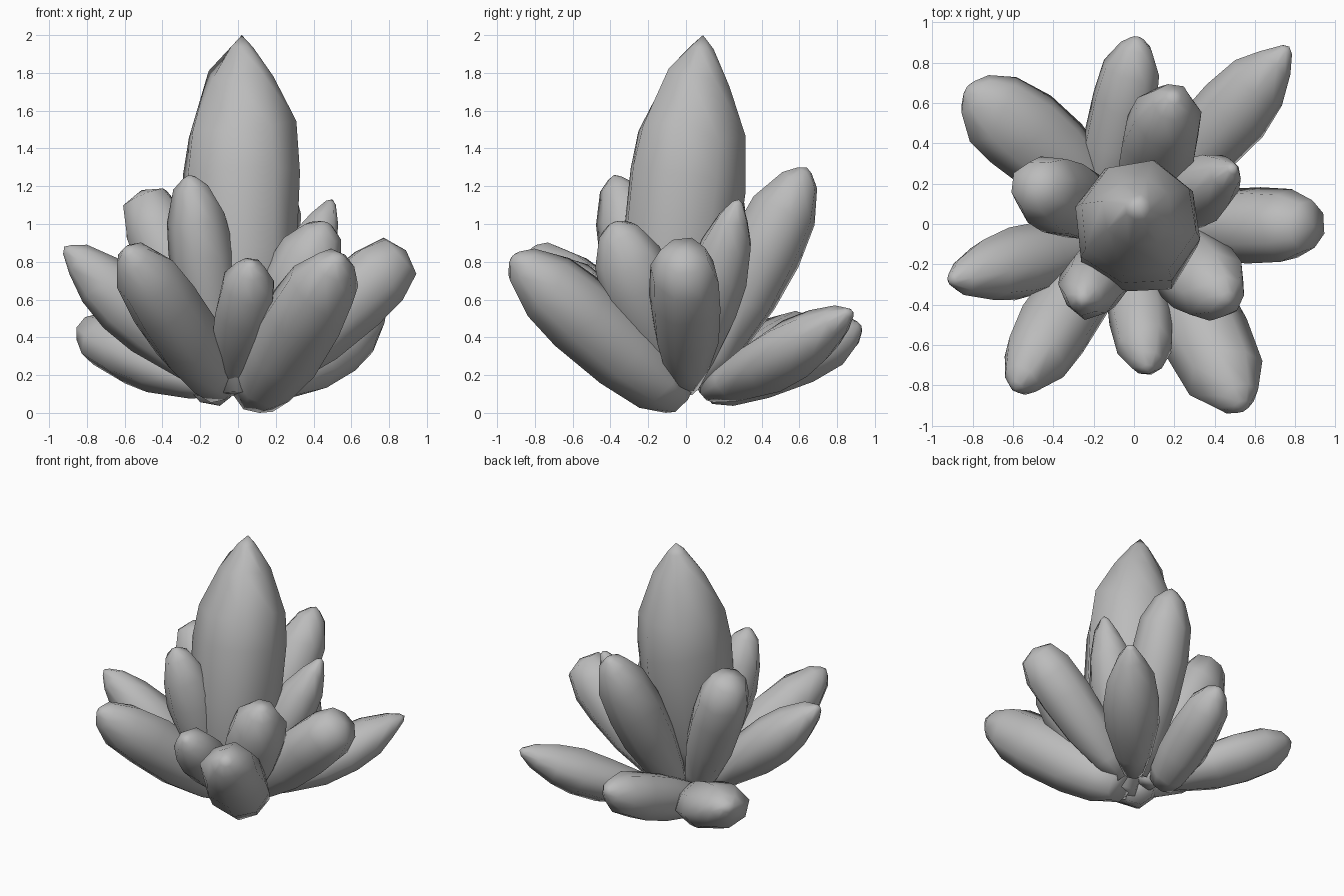
import bpy
import bmesh
import math
import random
from mathutils import Vector

cube = bpy.data.objects.get("Cube")
if cube:
    bpy.data.objects.remove(cube, do_unlink=True)

random.seed(7)
SIDES = 8

# One plain grey stone colour
stone = bpy.data.materials.new("grey_stone")
stone.use_nodes = True
GREY = (0.5, 0.5, 0.5, 1)
stone.diffuse_color = GREY
stone.node_tree.nodes["Principled BSDF"].inputs["Base Color"].default_value = GREY

# Profiles: (fraction along the axis, fraction of the radius)
BLUNT = [(0, .38), (.15, .66), (.4, .94), (.62, 1), (.8, .89), (.94, .52), (.985, .2)]
CHISEL = [(0, .36), (.15, .64), (.4, .92), (.64, 1), (.82, .97), (.96, .68)]
POINTED = [(0, .36), (.15, .64), (.4, .95), (.6, 1), (.76, .84), (.9, .5), (.98, .18)]
TOWER = [(0, .35), (.2, .75), (.4, .97), (.6, 1), (.74, .92), (.88, .55), (.965, .2)]
HEAVY = [(0, .55), (.12, .8), (.35, .98), (.6, 1), (.8, .88), (.94, .5), (.985, .2)]


def crystal(name, base, tip, radius, profile=BLUNT, sag=0.0, flat=1.0):
    """Faceted spindle lofted from base to tip, with slightly uneven sides."""
    base, tip = Vector(base), Vector(tip)
    axis = (tip - base).normalized()
    side = axis.cross(Vector((0, 0, 1)))
    side = side.normalized() if side.length > 0.2 else Vector((1, 0, 0))
    up = side.cross(axis).normalized()
    turn = random.uniform(0, math.tau / SIDES)
    uneven = [random.uniform(.97, 1.07) for _ in range(SIDES)]

    bm = bmesh.new()
    rings = []
    for t, width in profile:
        centre = base.lerp(tip, t) - Vector((0, 0, sag * math.sin(math.pi * t)))
        ring = []
        for i in range(SIDES):
            a = turn + i * math.tau / SIDES
            r = radius * width * uneven[i] * random.uniform(.97, 1.03)
            # stagger the shoulders along the axis for a natural cut
            shift = axis * radius * random.uniform(-.15, .15) * (.2 < t < .93)
            p = centre + (side * math.cos(a) + up * math.sin(a) * flat) * r + shift
            ring.append(bm.verts.new((p.x, p.y, max(p.z, 0))))
        rings.append(ring)
    apex = bm.verts.new(tip)
    for i in range(SIDES):
        j = (i + 1) % SIDES
        for low, high in zip(rings, rings[1:]):
            bm.faces.new((low[i], low[j], high[j], high[i]))
        bm.faces.new((rings[-1][i], rings[-1][j], apex))
    bm.faces.new(rings[0][::-1])
    bmesh.ops.recalc_face_normals(bm, faces=bm.faces)
    for f in bm.faces:
        f.smooth = True

    mesh = bpy.data.meshes.new(name)
    bm.to_mesh(mesh)
    bm.free()
    mesh.materials.append(stone)
    obj = bpy.data.objects.new(name, mesh)
    bpy.context.collection.objects.link(obj)


# Central tower
crystal("main_crystal", (.02, -.13, .1), (.02, .09, 2), .32, TOWER)

# Steep inner ring
crystal("inner_back_crystal", (.03, .06, .15), (.2, .64, 1.3), .2)
crystal("inner_back_right_crystal", (-.09, .01, .15), (-.51, .2, 1.18), .18, CHISEL)
crystal("inner_front_right_crystal", (-.08, -.12, .15), (-.26, -.38, 1.26), .17)
crystal("inner_back_left_crystal", (.08, .01, .15), (.5, .28, 1.13), .16, POINTED)
crystal("inner_front_left_crystal", (.09, -.07, .15), (.47, -.38, 1.01), .2)

# Middle ring leaning outward
crystal("front_crystal", (-.03, -.07, .15), (.07, -.73, .8), .16)
crystal("front_left_crystal", (.09, -.04, .08), (.54, -.92, .83), .215, HEAVY, .01)
crystal("front_right_crystal", (-.09, -.05, .14), (-.59, -.82, .87), .19, HEAVY)
crystal("right_crystal", (-.12, -.09, .16), (-.92, -.28, .88), .18, POINTED)
crystal("left_crystal", (.1, 0, .14), (.89, -.01, .86), .185, CHISEL)

# Low crystals lying toward the back
crystal("low_back_crystal", (-.16, .11, .13), (.02, .93, .46), .165, HEAVY, .02)
crystal("low_back_left_crystal", (.1, .12, .11), (.77, .88, .54), .185, POINTED, .03, .85)
crystal("low_back_right_crystal", (-.11, .12, .14), (-.83, .68, .46), .225, BLUNT, .02, .75)
